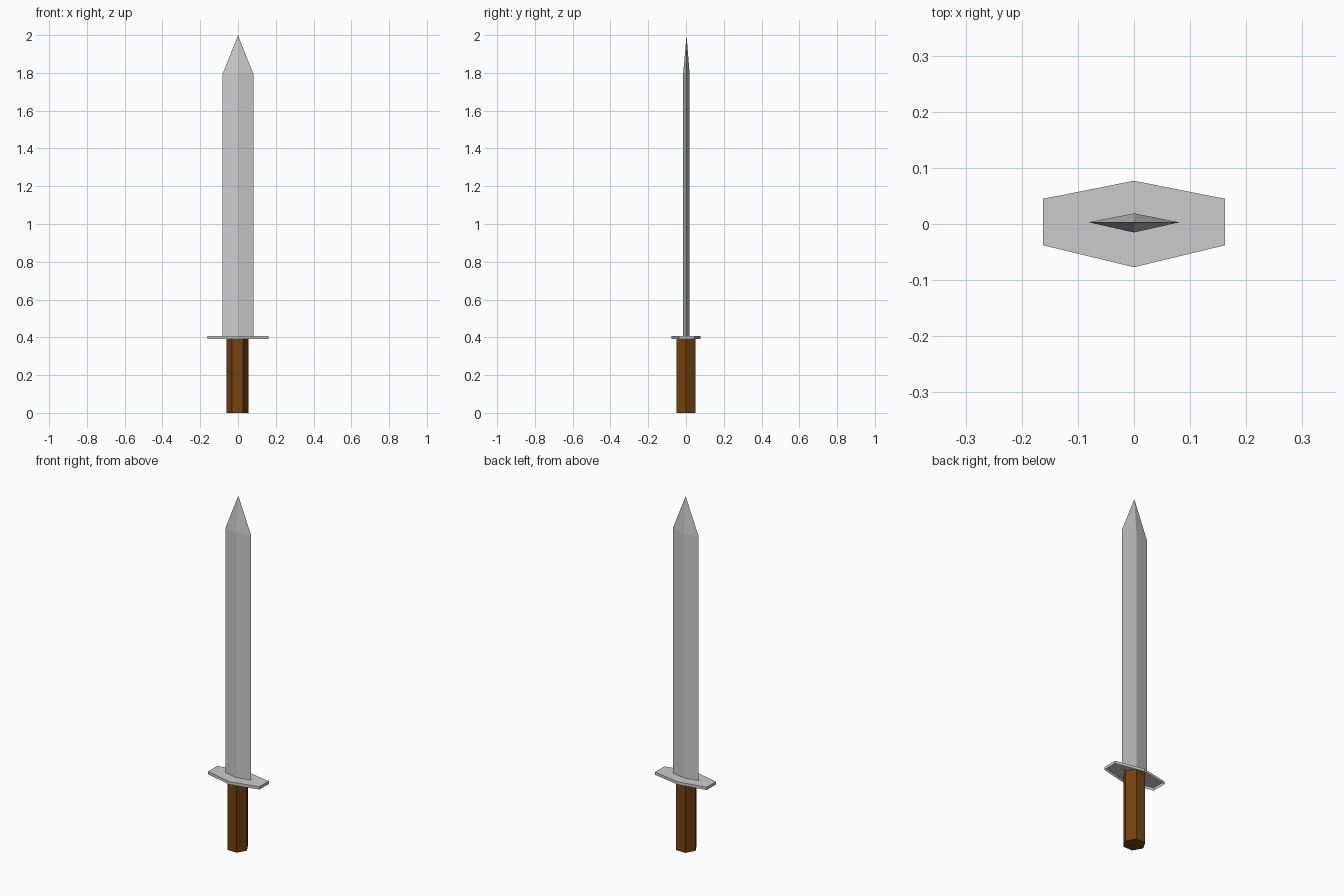
import bpy, bmesh, math

if "Cube" in bpy.data.objects:
    bpy.data.objects.remove(bpy.data.objects["Cube"])


def prism(name, profile, z0, z1, tip=None, bottom=True, top=True):
    """Extrude an outline from z0 to z1, optionally closing it to a point."""
    bm = bmesh.new()
    low = [bm.verts.new((x, y, z0)) for x, y in profile]
    high = [bm.verts.new((x, y, z1)) for x, y in profile]
    apex = bm.verts.new(tip) if tip else None
    n = len(profile)
    for i in range(n):
        j = (i + 1) % n
        bm.faces.new((low[i], low[j], high[j], high[i]))
        if apex:
            bm.faces.new((high[i], high[j], apex))
    if bottom:
        bm.faces.new(low[::-1])
    if top and not apex:
        bm.faces.new(high)
    mesh = bpy.data.meshes.new(name)
    bm.to_mesh(mesh)
    bm.free()
    ob = bpy.data.objects.new(name, mesh)
    bpy.context.collection.objects.link(ob)
    return ob


# Hexagonal wooden grip
hexagon = [(0.058 * math.cos(math.radians(60 * k)) - 0.002,
            0.058 * math.sin(math.radians(60 * k))) for k in range(6)]
grip = prism("grip", hexagon, 0, 0.405)
wood = bpy.data.materials.new("wood")
wood.diffuse_color = (0.18, 0.055, 0.005, 1)
wood.use_nodes = True
wood.node_tree.nodes["Principled BSDF"].inputs["Base Color"].default_value = wood.diffuse_color
grip.data.materials.append(wood)

# Thin cross guard, a hollow plate open underneath
guard = [(0.162, -0.038), (0.162, 0.045), (0, 0.077),
         (-0.162, 0.045), (-0.162, -0.038), (0, -0.077)]
prism("guard", guard, 0.39, 0.406, bottom=False)

# Diamond-section blade running to a point
diamond = [(0.081, 0.003), (0, 0.019), (-0.081, 0.003), (0, -0.015)]
prism("blade", diamond, 0.405, 1.795, tip=(0, 0.003, 2.0), bottom=False)
